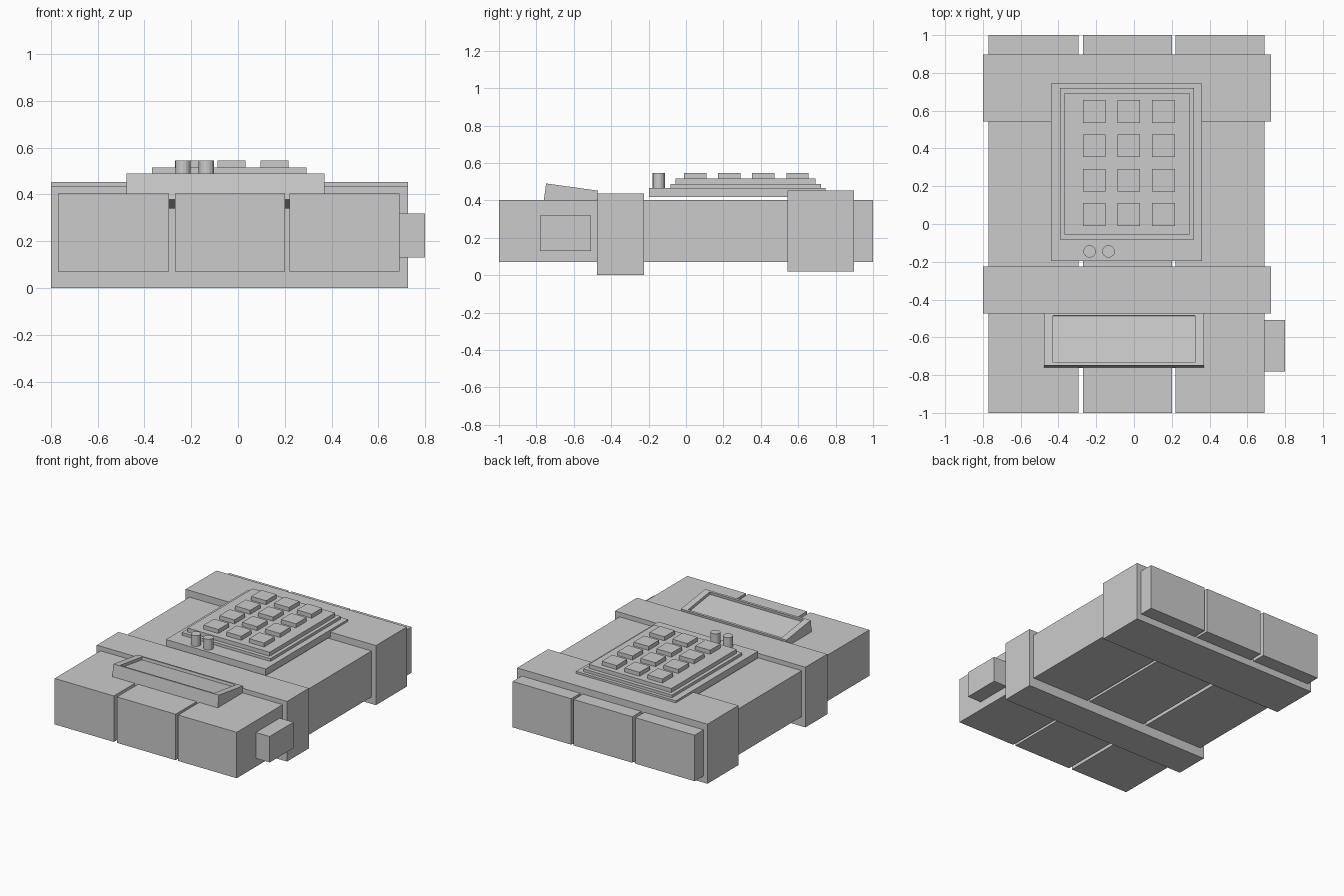
import bpy, bmesh, math

cube = bpy.data.objects.get("Cube")
if cube:
    bpy.data.objects.remove(cube, do_unlink=True)

# One flat colour
grey = bpy.data.materials.new("light_grey")
grey.use_nodes = True
GREY = (0.6, 0.6, 0.6, 1)
grey.diffuse_color = GREY
bsdf = next(n for n in grey.node_tree.nodes if n.type == 'BSDF_PRINCIPLED')
bsdf.inputs["Base Color"].default_value = GREY


def finish(bm, name, location):
    mesh = bpy.data.meshes.new(name)
    bm.to_mesh(mesh)
    bm.free()
    mesh.materials.append(grey)
    obj = bpy.data.objects.new(name, mesh)
    obj.location = location
    bpy.context.collection.objects.link(obj)
    return obj


def sized_cube(size):
    bm = bmesh.new()
    bmesh.ops.create_cube(bm, size=1)
    bmesh.ops.scale(bm, vec=size, verts=bm.verts)
    return bm


def box(name, x, y, z):
    """Box from (min, max) pairs on each axis."""
    spans = (x, y, z)
    return finish(sized_cube([b - a for a, b in spans]), name,
                  [(a + b) / 2 for a, b in spans])


# Three long blocks side by side, with narrow gaps
for name, x in (("right", (-0.77, -0.295)), ("middle", (-0.27, 0.20)),
                ("left", (0.22, 0.69))):
    box("body_block_" + name, x, (-1, 1), (0.07, 0.403))

# Straps around the blocks
box("front_strap", (-0.80, 0.726), (-0.475, -0.225), (0, 0.436))
box("rear_strap", (-0.80, 0.726), (0.543, 0.897), (0.02, 0.452))

# Small box on the left side
box("side_box", (0.69, 0.80), (-0.78, -0.507), (0.13, 0.318))

# Stepped keypad panel
box("keypad_base", (-0.44, 0.36), (-0.197, 0.745), (0.418, 0.467))
box("keypad_frame", (-0.392, 0.318), (-0.083, 0.721), (0.467, 0.487))
box("keypad_plate", (-0.367, 0.293), (-0.055, 0.693), (0.487, 0.516))

# Keys in a three by four grid
KEY = 0.06
for col in range(3):
    for row in range(4):
        x, y = -0.21 + 0.183 * col, 0.05 + 0.182 * row
        box(f"key_{row}_{col}", (x - KEY, x + KEY), (y - KEY, y + KEY),
            (0.516, 0.545))

# Two round knobs in front of the keys
for i, x in enumerate((-0.235, -0.135)):
    bm = bmesh.new()
    bmesh.ops.create_cone(bm, cap_ends=True, segments=16, radius1=0.033,
                          radius2=0.033, depth=0.078)
    finish(bm, f"knob_{i}", (x, -0.145, 0.506))

# Tilted display with a sunken screen
bm = sized_cube((0.846, 0.28, 0.114))
top = max(bm.faces, key=lambda f: f.calc_center_median().z)
bmesh.ops.inset_individual(bm, faces=[top], thickness=0.02)
for v in top.verts:
    v.co.x = math.copysign(0.376, v.co.x)
    v.co.y = math.copysign(0.125, v.co.y)
bmesh.ops.inset_individual(bm, faces=[top], thickness=0, depth=-0.02)
display = finish(bm, "display", (-0.053, -0.617, 0.4145))
display.rotation_euler.x = math.radians(-7.9)
